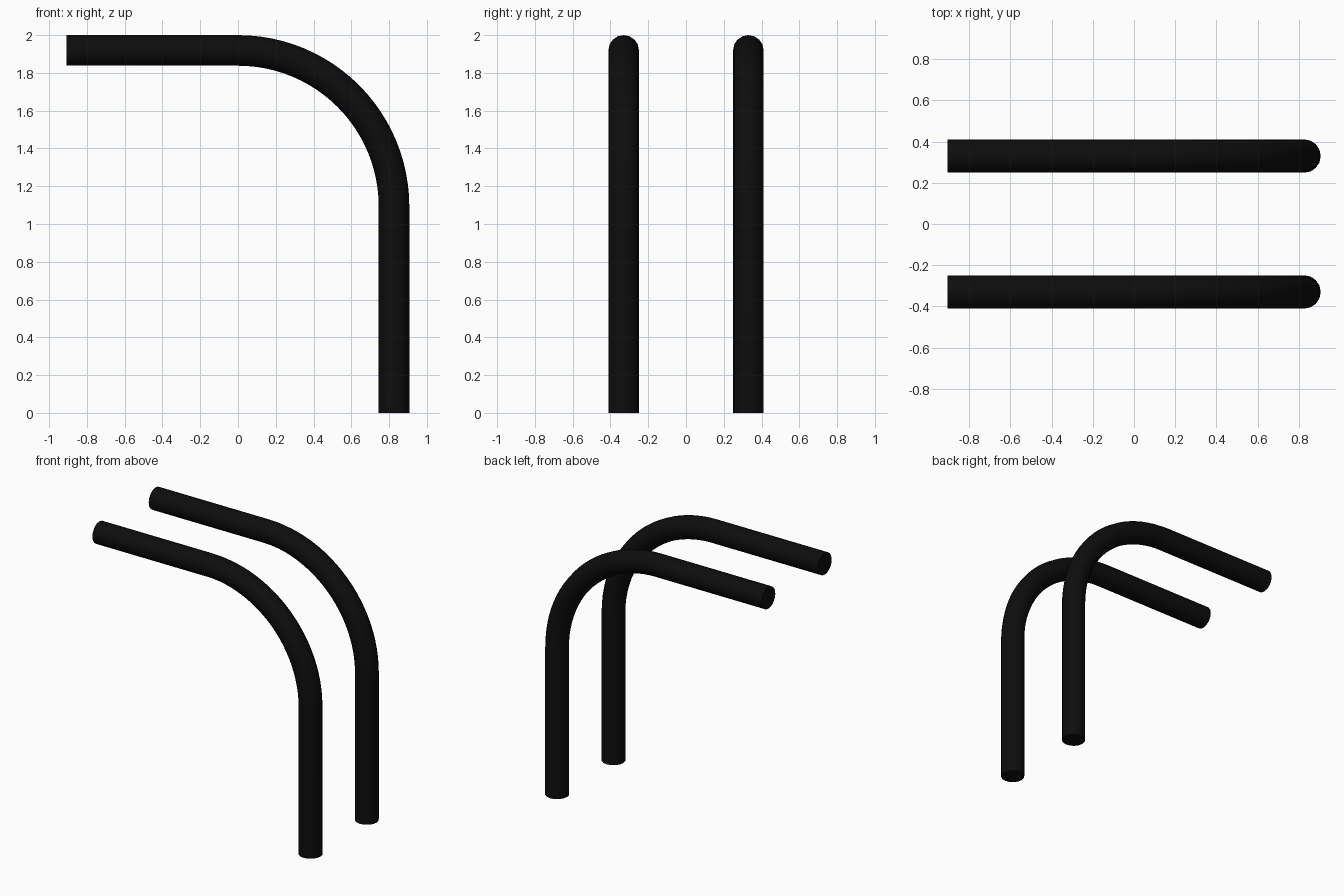
import bpy
import bmesh
from math import cos, sin, pi
from mathutils import Vector

cube = bpy.data.objects.get("Cube")
if cube:
    bpy.data.objects.remove(cube, do_unlink=True)

RADIUS = 0.081      # tube radius
SIDES = 16
BEND = 0.826        # bend centreline radius
BEND_STEPS = 24
HALF_LENGTH = 0.907
TOP = 2 - RADIUS
POST_X = HALF_LENGTH - RADIUS

black = bpy.data.materials.new("black")
black.use_nodes = True
colour = (0.004, 0.004, 0.004, 1)
black.diffuse_color = colour
black.node_tree.nodes["Principled BSDF"].inputs["Base Color"].default_value = colour


def centreline():
    """Horizontal run, quarter bend, vertical post; yields point and outward normal."""
    yield Vector((-HALF_LENGTH, 0, TOP)), Vector((0, 0, 1))
    centre = Vector((POST_X - BEND, 0, TOP - BEND))
    for i in range(BEND_STEPS + 1):
        a = pi / 2 * i / BEND_STEPS
        normal = Vector((sin(a), 0, cos(a)))
        yield centre + normal * BEND, normal
    yield Vector((POST_X, 0, 0)), Vector((1, 0, 0))


def make_rail(name, y):
    bm = bmesh.new()
    side = Vector((0, 1, 0))
    rings = []
    for point, normal in centreline():
        ring = []
        for k in range(SIDES):
            t = 2 * pi * k / SIDES
            ring.append(bm.verts.new(point + RADIUS * (normal * cos(t) + side * sin(t))))
        rings.append(ring)
    # Tube walls
    for a, b in zip(rings, rings[1:]):
        for k in range(SIDES):
            n = (k + 1) % SIDES
            bm.faces.new((a[k], a[n], b[n], b[k]))
    # Flat end caps
    bm.faces.new(rings[0])
    bm.faces.new(rings[-1])
    bmesh.ops.recalc_face_normals(bm, faces=bm.faces)
    mesh = bpy.data.meshes.new(name)
    bm.to_mesh(mesh)
    bm.free()
    mesh.materials.append(black)
    rail = bpy.data.objects.new(name, mesh)
    rail.location.y = y
    bpy.context.collection.objects.link(rail)
    bpy.ops.object.select_all(action="DESELECT")
    rail.select_set(True)
    bpy.context.view_layer.objects.active = rail
    bpy.ops.object.shade_smooth_by_angle()


# Matching pair of bent handrails
make_rail("front_rail", -0.33)
make_rail("back_rail", 0.33)
